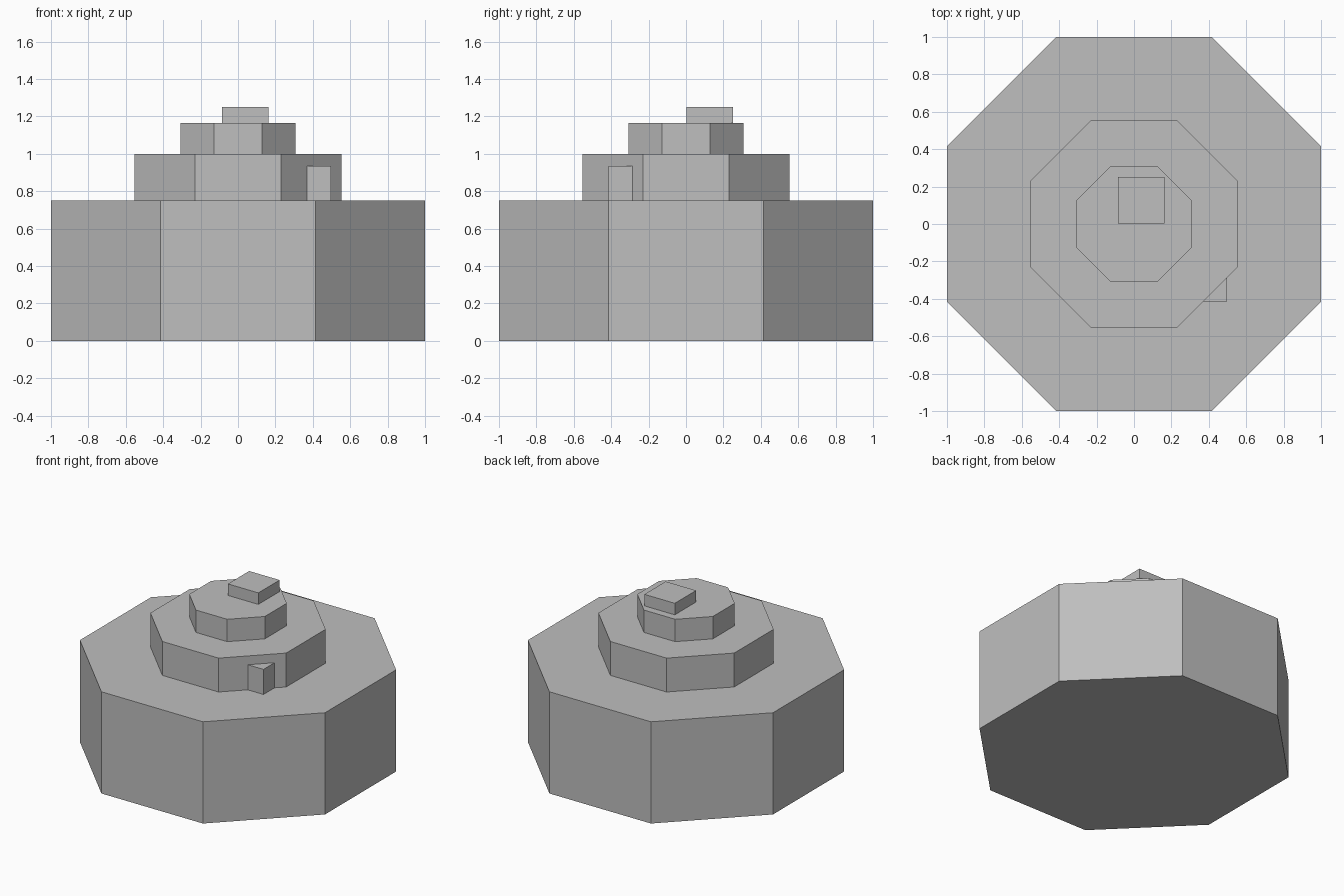
import bpy
import math

if "Cube" in bpy.data.objects:
    bpy.data.objects.remove(bpy.data.objects["Cube"])

grey = bpy.data.materials.new("plain grey")
grey.diffuse_color = (0.52, 0.52, 0.52, 1)
grey.use_nodes = True
grey.node_tree.nodes["Principled BSDF"].inputs["Base Color"].default_value = grey.diffuse_color


def finish(name):
    obj = bpy.context.object
    obj.name = name
    obj.data.materials.append(grey)
    return obj


def octagon(name, half_width, z0, z1):
    # flat sides face the axes, so the corners are turned by 22.5 degrees
    bpy.ops.mesh.primitive_cylinder_add(
        vertices=8, radius=half_width / math.cos(math.pi / 8), depth=z1 - z0,
        location=(0, 0, (z0 + z1) / 2), rotation=(0, 0, math.pi / 8))
    return finish(name)


def box(name, lo, hi):
    bpy.ops.mesh.primitive_cube_add(
        size=1, location=[(a + b) / 2 for a, b in zip(lo, hi)])
    obj = finish(name)
    obj.scale = [b - a for a, b in zip(lo, hi)]
    return obj


# Three stacked octagonal tiers
octagon("base_tier", 1.0, 0.0, 0.75)
octagon("middle_tier", 0.554, 0.75, 1.0)
octagon("upper_tier", 0.308, 1.0, 1.165)

# Off-centre block on the summit
box("top_block", (-0.085, 0.004, 1.165), (0.163, 0.252, 1.25))

# Small block emerging from the diagonal side of the middle tier
box("side_block", (0.365, -0.414, 0.75), (0.498, -0.28, 0.935))
